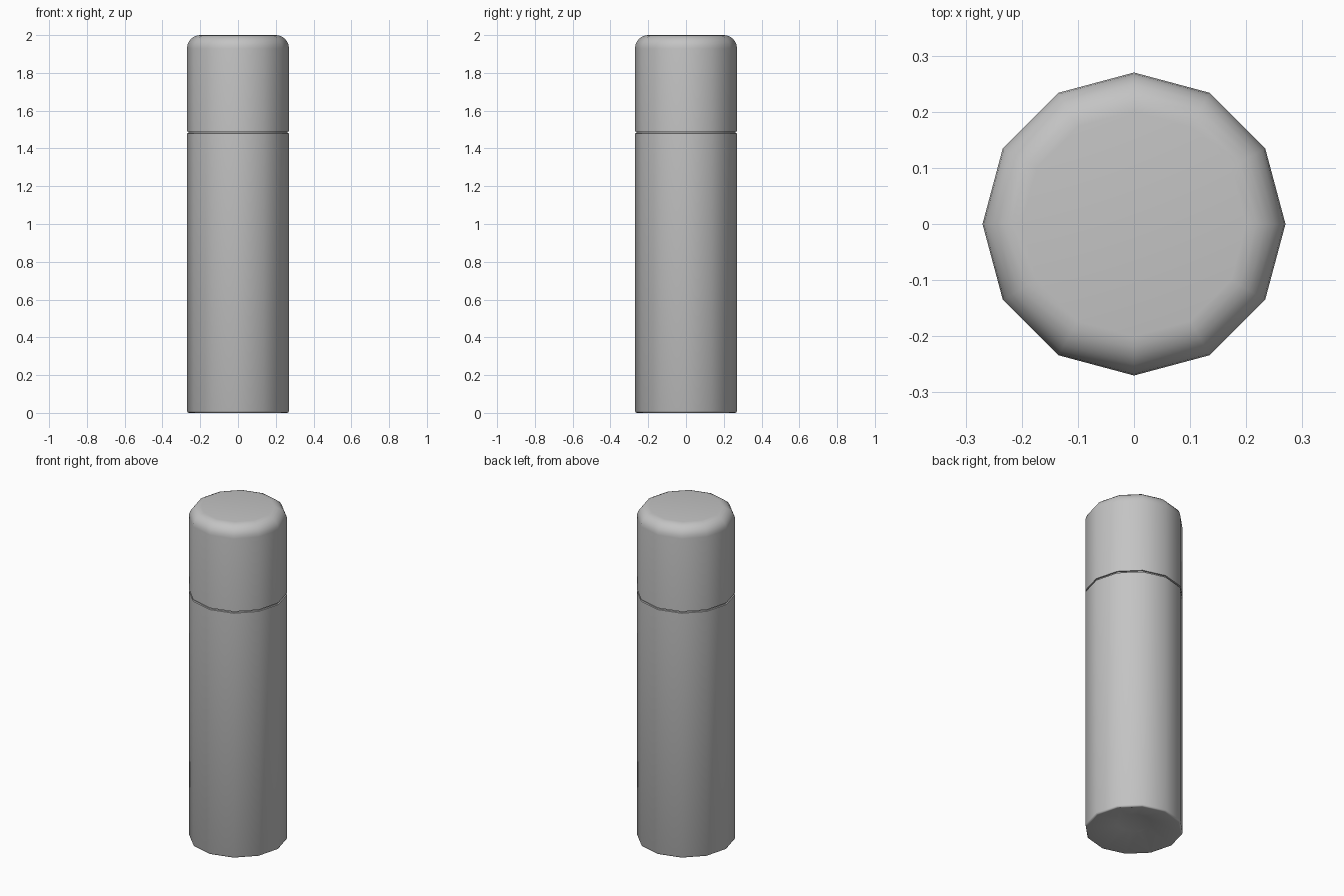
import bpy
import bmesh
from math import cos, sin, pi, radians

SIDES = 12
RADIUS = 0.27
SEAM = 1.485
HEIGHT = 2.0

cube = bpy.data.objects.get("Cube")
if cube:
    bpy.data.objects.remove(cube, do_unlink=True)

grey = bpy.data.materials.new("plain grey")
grey.use_nodes = True
colour = (0.55, 0.55, 0.55, 1)
grey.diffuse_color = colour
grey.node_tree.nodes["Principled BSDF"].inputs["Base Color"].default_value = colour


def lathe(name, profile):
    """Turn a (radius, height) profile, listed bottom to top, and cap both ends."""
    bm = bmesh.new()
    rings = []
    for r, z in profile:
        rings.append([bm.verts.new((r * cos(2 * pi * i / SIDES),
                                    r * sin(2 * pi * i / SIDES), z))
                      for i in range(SIDES)])
    for low, high in zip(rings, rings[1:]):
        for i in range(SIDES):
            j = (i + 1) % SIDES
            bm.faces.new((low[i], low[j], high[j], high[i]))
    bm.faces.new(rings[0][::-1])
    bm.faces.new(rings[-1])
    bmesh.ops.recalc_face_normals(bm, faces=bm.faces)
    mesh = bpy.data.meshes.new(name)
    bm.to_mesh(mesh)
    bm.free()
    mesh.materials.append(grey)
    obj = bpy.data.objects.new(name, mesh)
    bpy.context.collection.objects.link(obj)
    bpy.ops.object.select_all(action='DESELECT')
    obj.select_set(True)
    bpy.context.view_layer.objects.active = obj
    bpy.ops.object.shade_smooth_by_angle(angle=radians(50))
    return obj


# Body: dished base, softened foot, straight wall and a short neck under the cap
lathe("body", [
    (0.095, 0.047), (RADIUS - 0.01, 0), (RADIUS - 0.003, 0.003),
    (RADIUS, 0.01), (RADIUS, SEAM - 0.005),
    (RADIUS - 0.008, SEAM - 0.004), (RADIUS - 0.008, SEAM + 0.004),
])

# Cap: straight wall with a rounded shoulder and a flat top
ROUND = 0.07
STEPS = 6
shoulder = [(RADIUS - ROUND + ROUND * cos(pi / 2 * k / STEPS),
             HEIGHT - ROUND + ROUND * sin(pi / 2 * k / STEPS))
            for k in range(STEPS + 1)]
lathe("cap", [(RADIUS - 0.008, SEAM + 0.004), (RADIUS, SEAM + 0.005)] + shoulder)
